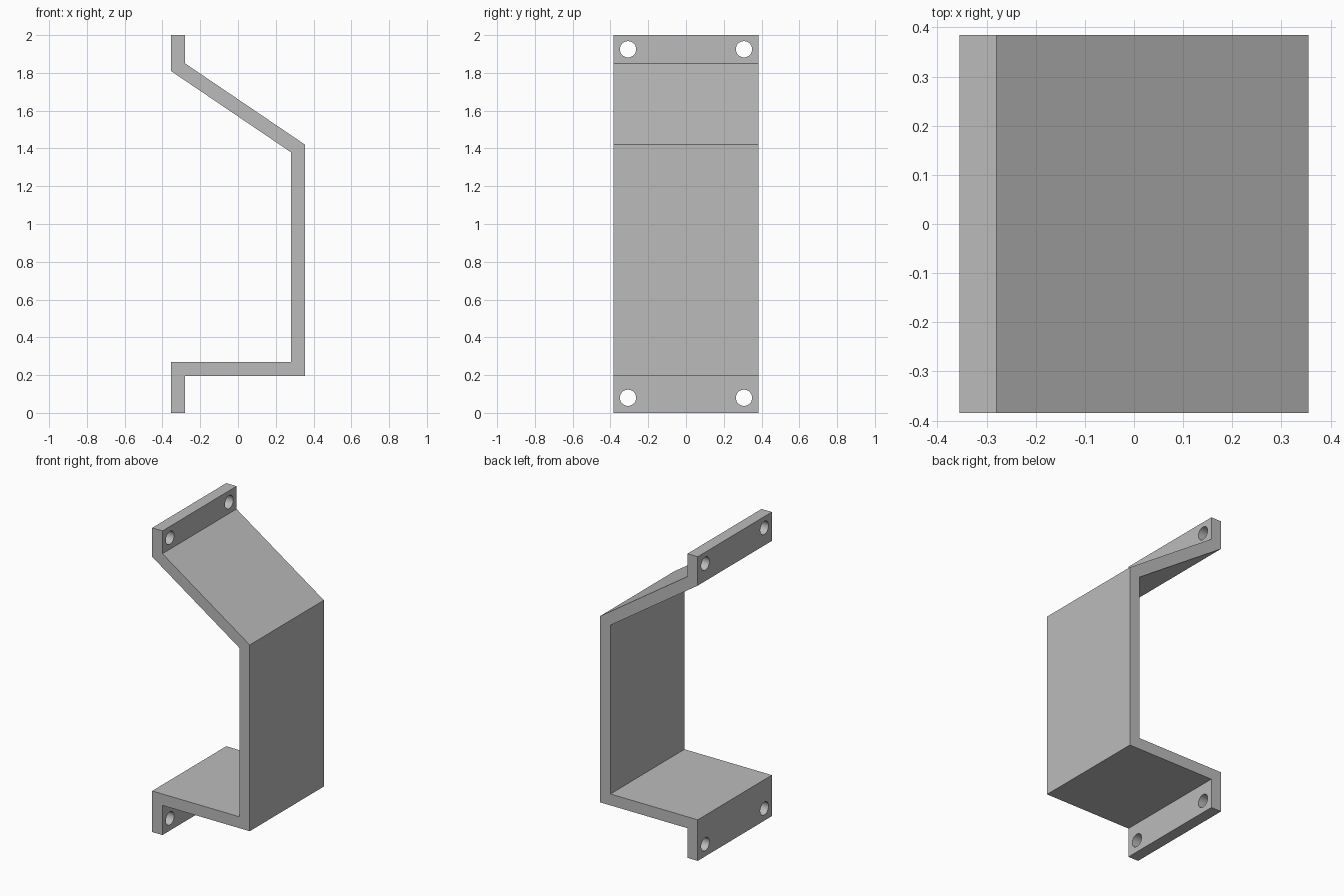
import bpy, bmesh, math
from mathutils import Matrix

cube = bpy.data.objects.get("Cube")
if cube:
    bpy.data.objects.remove(cube, do_unlink=True)

HALF_WIDTH = 0.385
HOLE_RADIUS = 0.043

grey = bpy.data.materials.new("plain grey")
grey.use_nodes = True
colour = (0.5, 0.5, 0.5, 1)
grey.diffuse_color = colour
grey.node_tree.nodes["Principled BSDF"].inputs["Base Color"].default_value = colour


def add_object(name, bm):
    bmesh.ops.recalc_face_normals(bm, faces=bm.faces)
    mesh = bpy.data.meshes.new(name)
    bm.to_mesh(mesh)
    bm.free()
    mesh.materials.append(grey)
    obj = bpy.data.objects.new(name, mesh)
    bpy.context.collection.objects.link(obj)
    return obj


# Bent strap: side profile (x, z) extruded across the width
profile = [(-0.355, 0), (-0.28, 0), (-0.28, 0.195), (0.355, 0.195),
           (0.355, 1.42), (-0.28, 1.85), (-0.28, 2), (-0.355, 2),
           (-0.355, 1.81), (0.28, 1.38), (0.28, 0.27), (-0.355, 0.27)]
bm = bmesh.new()
face = bm.faces.new([bm.verts.new((x, -HALF_WIDTH, z)) for x, z in profile])
extruded = bmesh.ops.extrude_face_region(bm, geom=[face], use_keep_orig=True)
moved = [v for v in extruded["geom"] if isinstance(v, bmesh.types.BMVert)]
bmesh.ops.translate(bm, verts=moved, vec=(0, 2 * HALF_WIDTH, 0))
bracket = add_object("bracket", bm)

# Screw hole cutters through both flanges
bm = bmesh.new()
for y in (-0.307, 0.307):
    for z in (0.08, 1.925):
        place = Matrix.Translation((-0.318, y, z)) @ Matrix.Rotation(math.pi / 2, 4, "Y")
        bmesh.ops.create_cone(bm, cap_ends=True, segments=32, radius1=HOLE_RADIUS,
                              radius2=HOLE_RADIUS, depth=0.2, matrix=place)
cutter = add_object("screw_hole_cutter", bm)
cutter.hide_render = True

cut = bracket.modifiers.new("screw holes", "BOOLEAN")
cut.operation = "DIFFERENCE"
cut.solver = "EXACT"
cut.object = cutter

# Apply the holes, then smooth only their round walls
bpy.ops.object.select_all(action="DESELECT")
bpy.context.view_layer.objects.active = bracket
bracket.select_set(True)
bpy.ops.object.modifier_apply(modifier=cut.name)
bpy.data.objects.remove(cutter, do_unlink=True)
bpy.ops.object.shade_smooth_by_angle(angle=math.radians(30))
